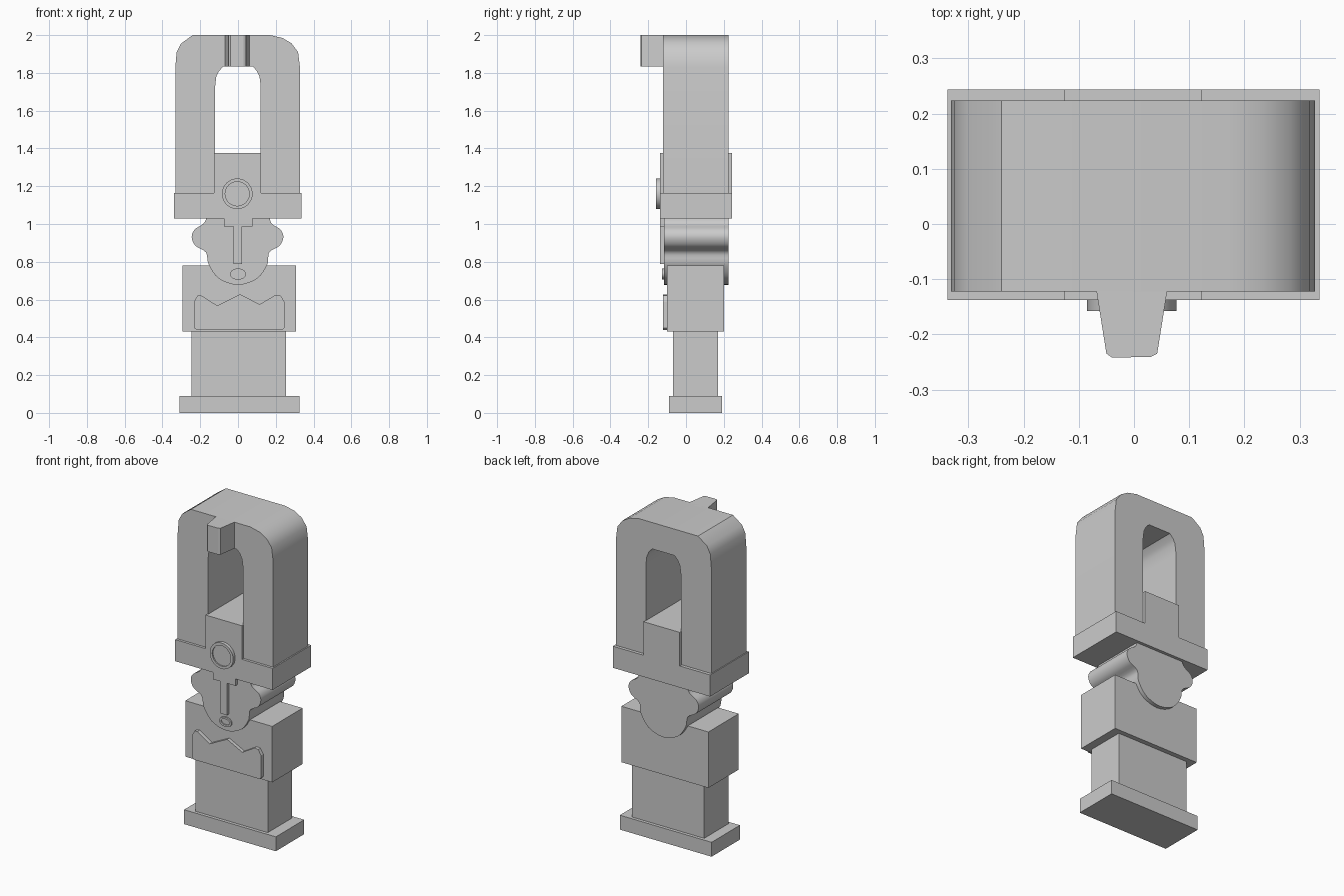
import bpy, bmesh, math
from mathutils import Vector

if "Cube" in bpy.data.objects:
    bpy.data.objects.remove(bpy.data.objects["Cube"])


def finish(name, bm, smooth=False):
    bmesh.ops.recalc_face_normals(bm, faces=bm.faces)
    me = bpy.data.meshes.new(name)
    bm.to_mesh(me)
    bm.free()
    ob = bpy.data.objects.new(name, me)
    bpy.context.collection.objects.link(ob)
    if smooth:
        bpy.ops.object.select_all(action='DESELECT')
        bpy.context.view_layer.objects.active = ob
        ob.select_set(True)
        bpy.ops.object.shade_smooth_by_angle(angle=math.radians(32))
    return ob


def extrude(name, outline, start, depth, smooth=False, axis='y'):
    """Extrude a flat outline along y (points are x, z) or z (points are x, y)."""
    bm = bmesh.new()
    along = Vector((0, depth, 0)) if axis == 'y' else Vector((0, 0, depth))
    verts = [bm.verts.new((a, start, b) if axis == 'y' else (a, b, start)) for a, b in outline]
    face = bm.faces.new(verts)
    ret = bmesh.ops.extrude_face_region(bm, geom=[face], use_keep_orig=True)
    bmesh.ops.translate(bm, vec=along,
                        verts=[g for g in ret['geom'] if isinstance(g, bmesh.types.BMVert)])
    return finish(name, bm, smooth)


def box(name, x0, x1, y0, y1, z0, z1):
    return extrude(name, [(x0, z0), (x1, z0), (x1, z1), (x0, z1)], y0, y1 - y0)


def spline(pts, steps=4):
    """Open smooth curve through the points."""
    p = [Vector(q) for q in pts]
    p = [p[0]] + p + [p[-1]]
    out = []
    for a, b, c, d in zip(p, p[1:], p[2:], p[3:]):
        for i in range(steps):
            t = i / steps
            out.append(tuple(0.5 * (2 * b + (c - a) * t + (2 * a - 5 * b + 4 * c - d) * t * t
                                    + (3 * b - a - 3 * c + d) * t ** 3)))
    return out + [tuple(p[-1])]


def ring(name, cx, cz, rx, rz, wall, back, front, inner):
    """Raised disc with a rim; the disc inside the rim sits at y = inner."""
    bm = bmesh.new()
    n = 32
    loops = []
    for w, y in ((0, back), (0, front), (wall, front), (wall, inner)):
        loops.append([bm.verts.new((cx + (rx - w) * math.cos(math.tau * i / n), y,
                                    cz + (rz - w) * math.sin(math.tau * i / n))) for i in range(n)])
    for l0, l1 in zip(loops, loops[1:]):
        for i in range(n):
            j = (i + 1) % n
            bm.faces.new((l0[i], l0[j], l1[j], l1[i]))
    bm.faces.new(loops[0])
    bm.faces.new(loops[-1])
    return finish(name, bm, True)


# Stacked body blocks
box("base_plate", -0.31, 0.325, -0.09, 0.19, 0, 0.09)
box("lower_pillar", -0.245, 0.255, -0.07, 0.17, 0.09, 0.43)
box("chest_block", -0.295, 0.307, -0.10, 0.20, 0.43, 0.78)

# Zigzag relief on the chest
extrude("chest_relief", [(-0.22, 0.44), (0.235, 0.44), (0.245, 0.45), (0.245, 0.59), (0.225, 0.622),
                         (0.20, 0.625), (0.115, 0.575), (0.01, 0.628), (-0.11, 0.568),
                         (-0.195, 0.622), (-0.215, 0.62), (-0.232, 0.59), (-0.232, 0.45)],
        -0.122, 0.04)

# Head with ears
head = [(-0.165, 1.06), (-0.168, 1.03), (-0.185, 1.0), (-0.23, 0.97), (-0.245, 0.93), (-0.225, 0.885),
        (-0.17, 0.85), (-0.155, 0.785), (-0.10, 0.71), (0.0, 0.678), (0.10, 0.71), (0.155, 0.785),
        (0.165, 0.85), (0.22, 0.885), (0.24, 0.93), (0.225, 0.97), (0.18, 1.0), (0.168, 1.03),
        (0.165, 1.06)]
extrude("head", spline(head), -0.117, 0.342, True)

# T-shaped nose and small mouth ring
extrude("nose", [(-0.075, 1.03), (-0.075, 0.987), (-0.023, 0.987), (-0.023, 0.787), (0.02, 0.787),
                 (0.02, 0.987), (0.078, 0.987), (0.078, 1.03)], -0.138, 0.04)
ring("mouth_ring", 0.0, 0.735, 0.042, 0.03, 0.012, -0.11, -0.126, -0.119)

# Headband with raised centre panel and round medallion
extrude("headband", [(-0.338, 1.03), (0.336, 1.03), (0.336, 1.165), (0.123, 1.165), (0.123, 1.375),
                     (-0.127, 1.375), (-0.127, 1.165), (-0.338, 1.165)], -0.138, 0.382)
ring("medallion", -0.004, 1.16, 0.081, 0.081, 0.017, -0.12, -0.158, -0.15)

# Upper arch: outer outline followed by the inner opening
outer = [(-0.332, 1.16), (-0.332, 1.825), (-0.325, 1.91), (-0.302, 1.955), (-0.24, 2.0), (0.17, 2.0),
         (0.235, 1.985), (0.283, 1.957), (0.318, 1.91), (0.328, 1.83), (0.328, 1.16)]
inner = [(0.12, 1.16), (0.12, 1.73), (0.114, 1.78), (0.10, 1.81), (0.077, 1.835), (-0.077, 1.835),
         (-0.10, 1.81), (-0.115, 1.78), (-0.122, 1.72), (-0.122, 1.16)]
extrude("upper_arch", outer + inner, -0.122, 0.346, True)

# Tapered beak at the top front
extrude("beak", [(-0.07, -0.10), (-0.068, -0.122), (-0.05, -0.235), (-0.04, -0.242), (0.03, -0.241),
                 (0.042, -0.235), (0.06, -0.122), (0.062, -0.10)], 1.835, 0.165, axis='z')
